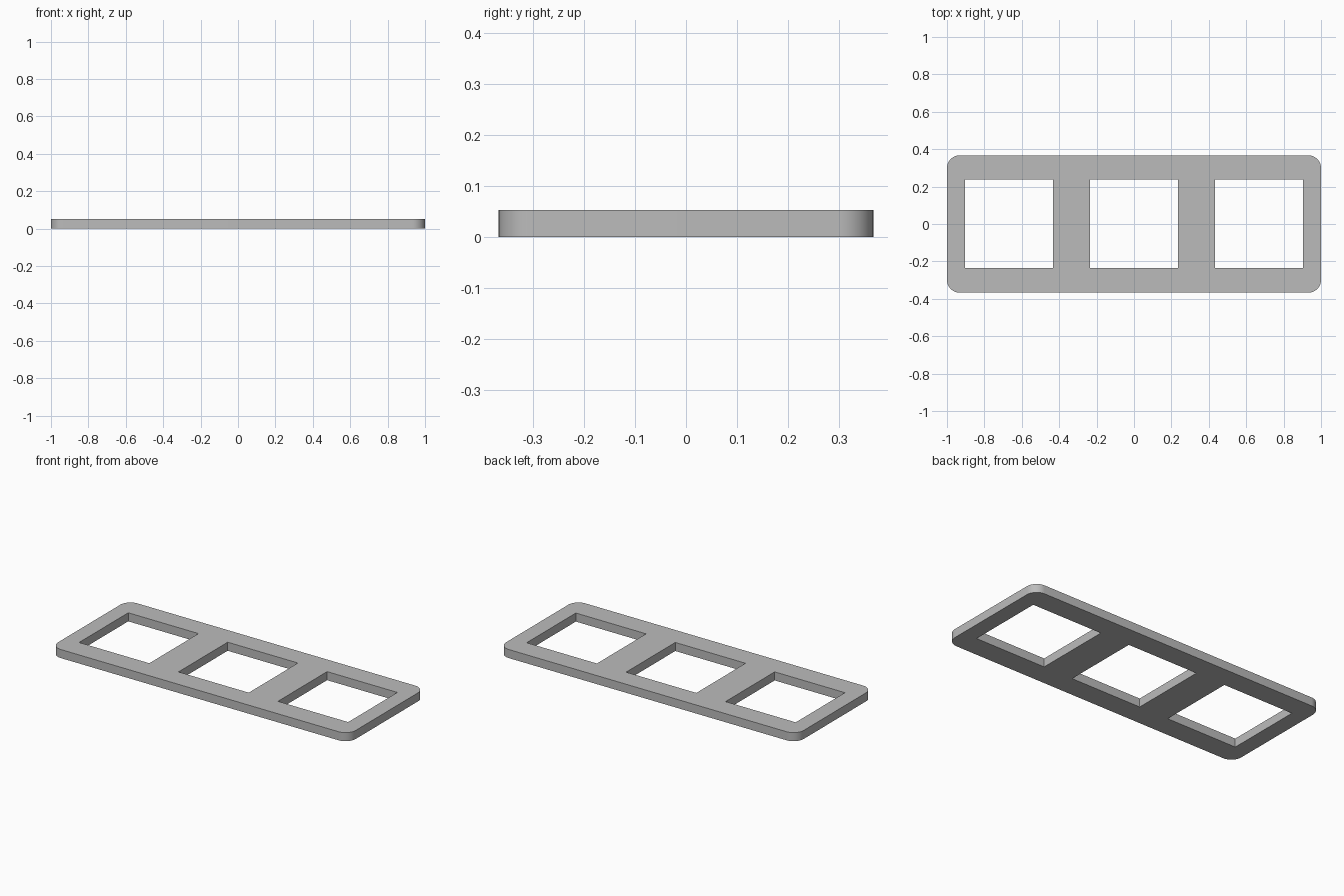
import bpy, bmesh, math
from mathutils import Vector

if "Cube" in bpy.data.objects:
    bpy.data.objects.remove(bpy.data.objects["Cube"])

HALF_X, HALF_Y, HEIGHT, RADIUS = 1.0, 0.367, 0.052, 0.068
HOLE = 0.236           # half side of each square window
SPACING = 0.668        # distance between window centres
SEGMENTS = 12          # per rounded corner

bm = bmesh.new()


def add_loop(points):
    verts = [bm.verts.new((x, y, 0)) for x, y in points]
    for a, b in zip(verts, verts[1:] + verts[:1]):
        bm.edges.new((a, b))


# Rounded outer outline
outline = []
for k, (sx, sy) in enumerate([(1, 1), (-1, 1), (-1, -1), (1, -1)]):
    for i in range(SEGMENTS + 1):
        a = math.pi / 2 * (k + i / SEGMENTS)
        outline.append((sx * (HALF_X - RADIUS) + RADIUS * math.cos(a),
                        sy * (HALF_Y - RADIUS) + RADIUS * math.sin(a)))
add_loop(outline)

# Three square windows
for cx in (-SPACING, 0, SPACING):
    add_loop([(cx + sx * HOLE, sy * HOLE + 0.002)
              for sx, sy in [(1, 1), (-1, 1), (-1, -1), (1, -1)]])

# Fill the plate around the windows and give it thickness
bmesh.ops.triangle_fill(bm, edges=bm.edges[:], use_beauty=True,
                        use_dissolve=False, normal=Vector((0, 0, 1)))
raised = bmesh.ops.extrude_face_region(bm, geom=bm.faces[:],
                                       use_keep_orig=True)
top = [g for g in raised["geom"] if isinstance(g, bmesh.types.BMVert)]
bmesh.ops.translate(bm, verts=top, vec=(0, 0, HEIGHT))
bmesh.ops.recalc_face_normals(bm, faces=bm.faces[:])

mesh = bpy.data.meshes.new("frame_plate")
bm.to_mesh(mesh)
bm.free()
plate = bpy.data.objects.new("frame_plate", mesh)
bpy.context.collection.objects.link(plate)

# Plain grey
grey = bpy.data.materials.new("grey")
grey.diffuse_color = (0.5, 0.5, 0.5, 1)
grey.use_nodes = True
grey.node_tree.nodes["Principled BSDF"].inputs["Base Color"].default_value = grey.diffuse_color
mesh.materials.append(grey)

# Smooth corners, crisp rims
bpy.context.view_layer.objects.active = plate
plate.select_set(True)
bpy.ops.object.shade_smooth_by_angle(angle=math.radians(30))
